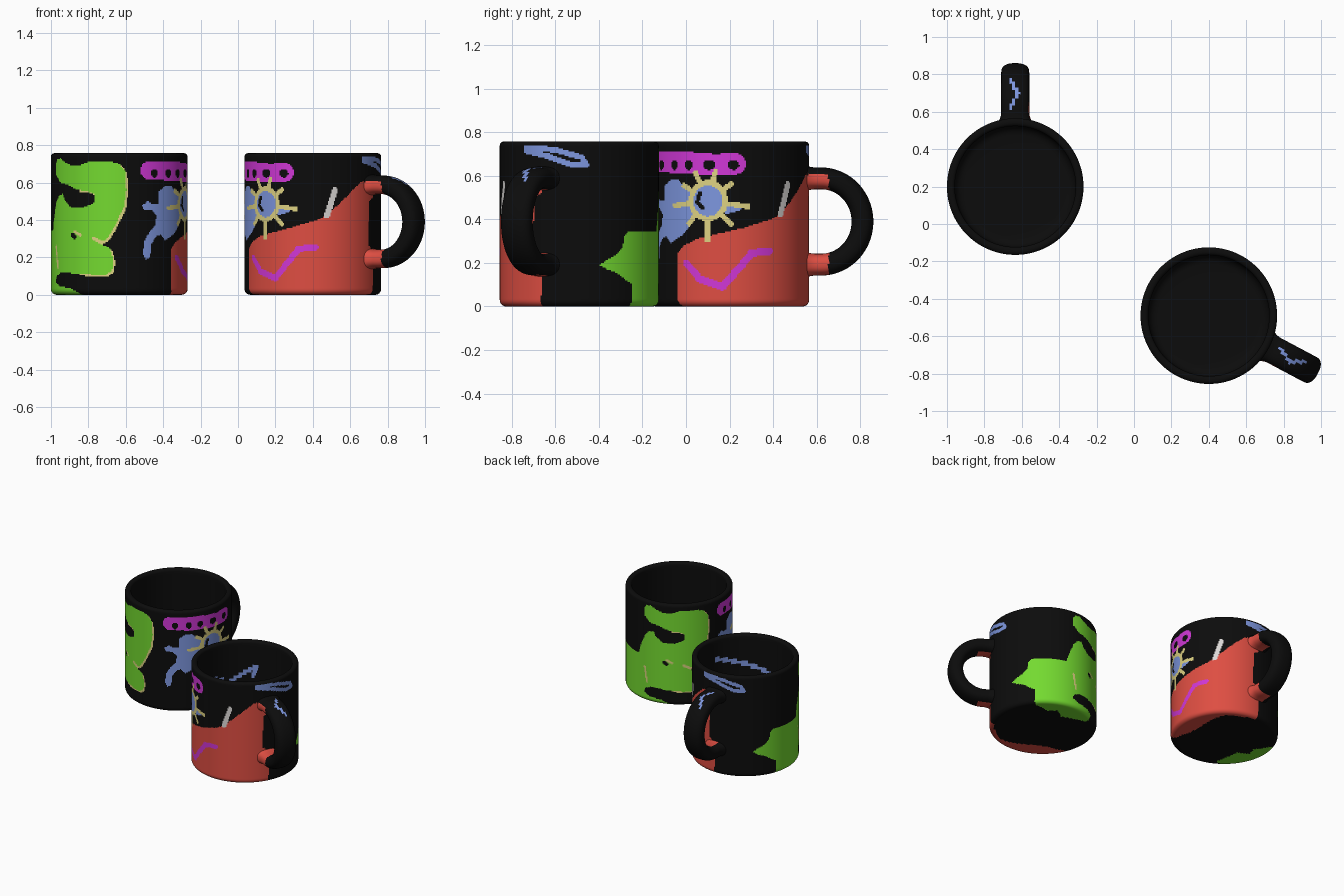
import bpy, math

if "Cube" in bpy.data.objects:
    bpy.data.objects.remove(bpy.data.objects["Cube"])

R, H, DEG = 0.365, 0.757, 0.365 * math.pi / 180
SEG = 336

# ---- flat colours (sRGB bytes turned into linear values)
COLOURS = [("black_glaze", (12, 12, 12)), ("red_paint", (222, 78, 66)), ("green_paint", (116, 218, 48)),
           ("blue_paint", (125, 150, 222)), ("magenta_paint", (208, 55, 214)),
           ("cream_paint", (222, 210, 130)), ("white_paint", (218, 215, 213))]
BLACK, RED, GREEN, BLUE, MAGENTA, CREAM, WHITE = range(7)


def linear(c):
    c /= 255
    return c / 12.92 if c < 0.04 else ((c + 0.055) / 1.055) ** 2.4


mats = []
for name, rgb in COLOURS:
    m = bpy.data.materials.new(name)
    m.diffuse_color = (*[linear(c) for c in rgb], 1)
    m.use_nodes = True
    m.node_tree.nodes["Principled BSDF"].inputs["Base Color"].default_value = m.diffuse_color
    mats.append(m)


# ---- shape tests on the unrolled wall: (degrees from the handle, height)
def in_poly(p, pts):
    x, y = p
    hit = False
    for (x1, y1), (x2, y2) in zip(pts, pts[1:] + pts[:1]):
        if (y1 > y) != (y2 > y) and x < (x2 - x1) * (y - y1) / (y2 - y1) + x1:
            hit = not hit
    return hit


def near(p, pts, width, k=DEG):
    px, py = p[0] * k, p[1]
    for (ax, ay), (bx, by) in zip(pts, pts[1:]):
        ax, bx = ax * k, bx * k
        dx, dy = bx - ax, by - ay
        t = max(0, min(1, ((px - ax) * dx + (py - ay) * dy) / (dx * dx + dy * dy)))
        if math.hypot(px - ax - t * dx, py - ay - t * dy) < width:
            return True
    return False


# ---- painted shapes
RED_FIELD = [(-131, .04), (-131, .24), (-125, .28), (-114, .31), (-80, .36), (-56, .405), (-46, .45),
             (-37, .5), (-28, .55), (-18, .6), (-8, .62), (0, .61), (0, .52), (-6, .5), (-8, .27),
             (-2, .24), (0, .15), (-1, -.03), (-40, -.05), (-70, -.12), (-90, -.14), (-110, -.12), (-127, -.04)]
GREEN_LEFT = [(43, .19), (48, .215), (56, .24), (61, .27), (63, .33), (67, .345), (104, .345), (108, .42),
              (113, .49), (118, .53), (124, .54), (128, .5), (136, .465), (150, .47), (158, .49), (159, .54),
              (152, .555), (142, .56), (130, .59), (120, .6), (113, .64), (112, .69), (115, .725), (121, .73)]
GREEN_RIGHT = [(127, .71), (136, .69), (146, .695), (155, .715), (170, .715), (180, .7), (185, .66), (186, .56),
               (184, .47), (177, .375), (170, .3), (163, .275), (172, .25), (175, .19), (174, .13), (168, .105),
               (150, .11), (122, .12), (114, .1), (112, .07), (120, .045), (135, .035), (142, .01)]
GREEN_BASE = [(150, -.06), (135, -.12), (115, -.16), (100, -.1), (85, -.12), (70, -.04), (69, 0), (70, .1),
              (64, .12), (57, .15), (50, .165)]
GREEN_FIELD = GREEN_LEFT + GREEN_RIGHT + GREEN_BASE
CREATURE = [(-161, .48), (-155, .5), (-150, .485), (-145, .49), (-145, .55), (-138, .58), (-130, .58),
            (-120, .53), (-115, .45), (-118, .38), (-128, .32), (-138, .29), (-143, .32), (-148, .31),
            (-152, .27), (-153, .2), (-157, .19), (-160, .22), (-158, .29), (-154, .335), (-148, .37),
            (-147, .42), (-152, .455), (-159, .455)]
CHAIN = [(-154, .665), (-120, .66), (-100, .65), (-86, .655)]
SWOOSH = [(-123, .2), (-112, .125), (-95, .09), (-84, .17), (-74, .245), (-59.5, .255)]
RIM_LOOP = [(-14, .73), (10, .72), (30, .685), (33, .65), (22, .652), (5, .69), (-14, .715)]
SUN = (-106, .485)
RAYS = [(-8, .2), (35, .145), (75, .15), (115, .15), (150, .15), (187, .19), (228, .15), (270, .19), (315, .165)]


def outer_paint(p):
    a, z = p
    if -165 < a < -70 and z > .2:
        # sun with rays
        dx, dz = (a - SUN[0]) * DEG, z - SUN[1]
        d = math.hypot(dx, dz)
        if .07 < d < .095:
            return CREAM
        if .09 < d < .21:
            for ang, length in RAYS:
                c, s = math.cos(math.radians(ang)), math.sin(math.radians(ang))
                if d < length and abs(dx * s - dz * c) < .012 and dx * c + dz * s > 0:
                    return CREAM
        if d <= .07:
            return BLACK if near(p, [(-112, .52), (-114, .48), (-110, .455)], .01) else BLUE
        # chain of links below the rim
        if near(p, CHAIN, .05):
            holes = [(-149, 3.5), (-134, 3.5), (-121, 3.5), (-105, 4.5), (-87, 4)]
            return BLACK if any(((a - h) / w) ** 2 + ((z - .65) / .024) ** 2 < 1 for h, w in holes) else MAGENTA
        if near(p, [(-92, .44), (-84, .455)], .015):
            return BLUE
    if -135 < a < 5:
        if near(p, [(-50, .425), (-43, .56)], .016):
            return WHITE
        if z < .3 and near(p, SWOOSH, .017):
            return MAGENTA
        if in_poly(p, RED_FIELD):
            return RED
    if a < -100 and in_poly(p, CREATURE):
        return BLUE
    if -25 < a < 45 and z > .6 and (near(p, RIM_LOOP, .013) or near(p, [(-18, .75), (14, .748)], .007)):
        return BLUE
    if a > 40:
        # green blob, its cream edge and small cream strokes
        if near(p, [(137, .318), (139, .312)], .014):
            return BLACK
        if near(p, [(113, .26), (116, .15)], .008) or near(p, [(158, .3), (165, .28)], .009) \
                or near(p, [(139, .338), (145, .32)], .008):
            return CREAM
        if in_poly(p, GREEN_FIELD):
            return GREEN
        if a > 145 and z > .08 and in_poly((a - 1.7, z + .009), GREEN_FIELD):
            return CREAM
    return BLACK


def inner_paint(p):
    if near(p, [(253, .6), (181, .48)], .016) or near(p, [(188, .4), (138, .57), (143, .5)], .015):
        return BLUE
    return BLACK


def make_mesh(name, rings, closed_ends=True):
    n = len(rings[0])
    verts = [v for ring in rings for v in ring]
    faces = [(i * n + j, i * n + (j + 1) % n, (i + 1) * n + (j + 1) % n, (i + 1) * n + j)
             for i in range(len(rings) - 1) for j in range(n)]
    faces += [tuple(reversed(range(n))), tuple(range(len(verts) - n, len(verts)))]
    me = bpy.data.meshes.new(name)
    me.from_pydata(verts, [], faces)
    for m in mats:
        me.materials.append(m)
    me.polygons.foreach_set("use_smooth", [True] * len(faces))
    return me


def arc(cx, cz, r, a0, a1, n):
    return [(cx + r * math.cos(math.radians(a0 + (a1 - a0) * i / n)),
             cz + r * math.sin(math.radians(a0 + (a1 - a0) * i / n))) for i in range(n + 1)]


# ---- mug body: lathe profile from underside, up the wall, over the lip, down inside
RI, F = 0.323, 0.03
prof = [(.15 + (R - F - .15) * i / 14, 0) for i in range(14)]
prof += arc(R - F, F, F, -90, 0, 6)
prof += [(R, F + (H - .018 - F) * i / 104) for i in range(1, 104)]
outer_rows = len(prof)
prof += arc(R - .018, H - .018, .018, 0, 90, 4) + arc(RI + .018, H - .018, .018, 90, 180, 4)
inner_start = len(prof)
prof += [(RI, H - .018 - (H - .118) * i / 32) for i in range(1, 32)]
prof += arc(RI - .05, .1, .05, 0, -90, 5) + [(.15, .05)]
rings = [[(r * math.cos(2 * math.pi * j / SEG), r * math.sin(2 * math.pi * j / SEG), z) for j in range(SEG)]
         for r, z in prof]
body = make_mesh("mug_body", rings)
index = [BLACK] * len(body.polygons)
for i in range(len(prof) - 1):
    r, z = [(p + q) / 2 for p, q in zip(prof[i], prof[i + 1])]
    v = z - (R - r) if i < outer_rows else z
    for j in range(SEG):
        deg = (j + .5) * 360 / SEG
        if i < outer_rows:
            index[i * SEG + j] = outer_paint(((deg + 172) % 360 - 172, v))
        elif i >= inner_start:
            index[i * SEG + j] = inner_paint((deg, z))
body.polygons.foreach_set("material_index", index)

# ---- handle: rounded section swept along a D-shaped path
path = [(.335 + .085 * i / 16, .588, 0, 90) for i in range(16)]
path += [(.42 + .19 * math.cos(math.radians(t)), .39 + .198 * math.sin(math.radians(t)), 0, t)
         for t in [90 - 180 * i / 60 for i in range(61)]]
path += [(.42 - .085 * i / 16, .192, 0, -90) for i in range(1, 17)]
rings = []
for x, z, _, t in path:
    flare = 1 + .25 * max(0, (.40 - x) / .06) ** 2
    nx, nz = math.cos(math.radians(t)), math.sin(math.radians(t))
    ring = []
    for j in range(40):
        c, s = math.cos(2 * math.pi * j / 40), math.sin(2 * math.pi * j / 40)
        h = math.copysign(abs(c) ** .8, c) * .05 * flare
        w = math.copysign(abs(s) ** .8, s) * .075 * flare
        ring.append((x + nx * h, w, z + nz * h))
    rings.append(ring)
handle = make_mesh("mug_handle", [r[::-1] for r in rings][::-1])
for f in handle.polygons:
    x, y, z = f.center
    if x < .455 and y < .03 and z < .605:
        f.material_index = RED
    elif z > .5 and x > .4 and abs(y) < .05 and f.center.z > .6 - (x - .4) * .6 \
            and near((x, y), [(.57, .025), (.5, -.015), (.42, .025)], .009, 1):
        f.material_index = BLUE

# outward normals on the handle
import bmesh
bm = bmesh.new()
bm.from_mesh(handle)
bmesh.ops.recalc_face_normals(bm, faces=bm.faces)
bm.to_mesh(handle)
bm.free()

# ---- two matching mugs
for side, x, y, turn in (("left", -.635, .2, 90), ("right", .4, -.49, -28)):
    for part, me in (("body", body), ("handle", handle)):
        ob = bpy.data.objects.new(f"{side}_mug_{part}", me)
        ob.location = (x, y, 0)
        ob.rotation_euler = (0, 0, math.radians(turn))
        bpy.context.collection.objects.link(ob)
